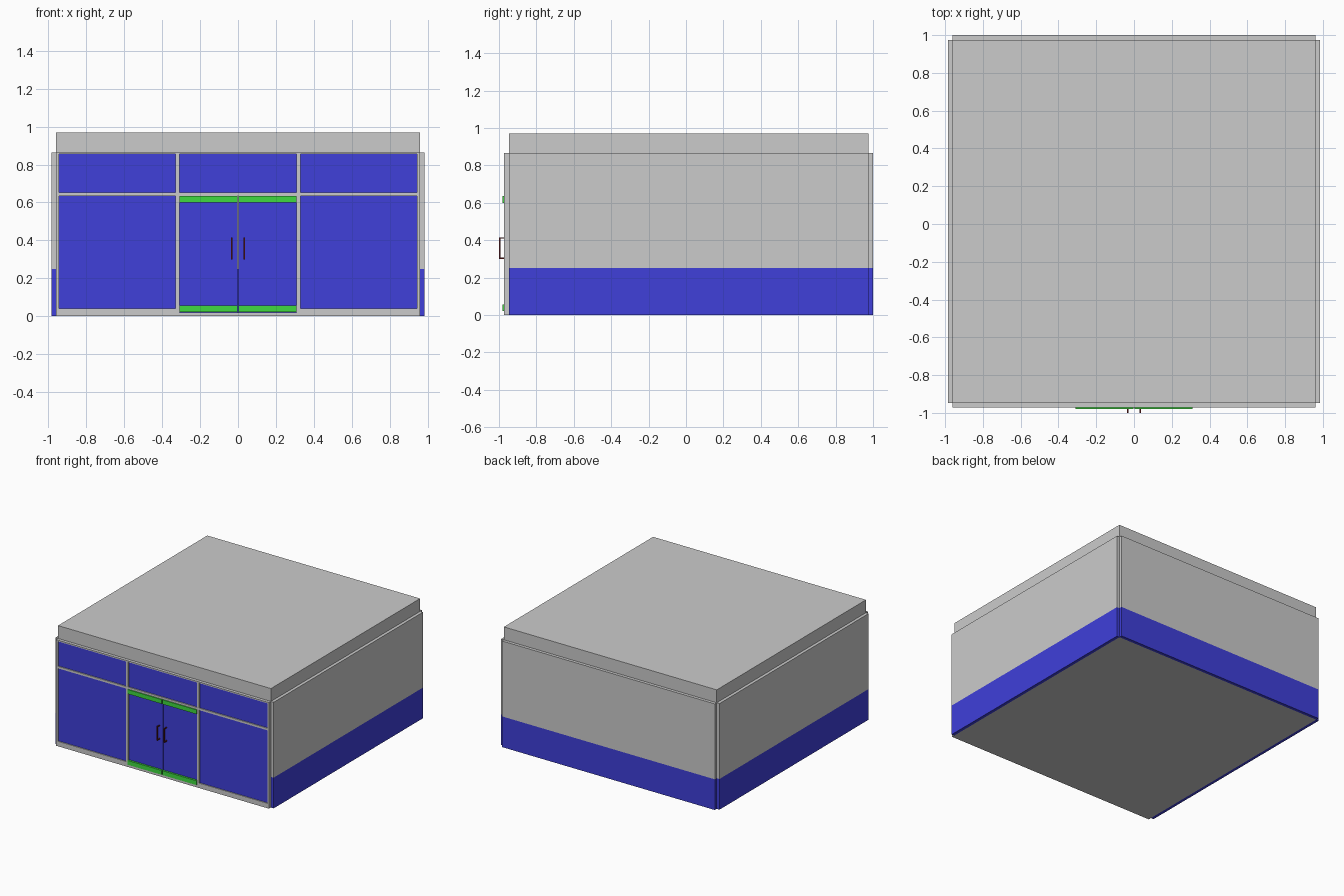
import bpy
import bmesh
from mathutils import Matrix

if "Cube" in bpy.data.objects:
    bpy.data.objects.remove(bpy.data.objects["Cube"])


def material(name, rgb):
    m = bpy.data.materials.new(name)
    m.diffuse_color = (*rgb, 1)
    m.use_nodes = True
    m.node_tree.nodes["Principled BSDF"].inputs["Base Color"].default_value = m.diffuse_color
    return m


BLUE = material("blue", (0.05, 0.05, 0.7))
GREEN = material("green", (0.05, 0.7, 0.05))
DARK_RED = material("dark_red", (0.12, 0.01, 0.01))


def boxes(name, spans, mat=None):
    """One object made of boxes given as (x0, x1, y0, y1, z0, z1)."""
    bm = bmesh.new()
    for x0, x1, y0, y1, z0, z1 in spans:
        mid = ((x0 + x1) / 2, (y0 + y1) / 2, (z0 + z1) / 2)
        size = (x1 - x0, y1 - y0, z1 - z0, 1)
        bmesh.ops.create_cube(bm, size=1, matrix=Matrix.Translation(mid) @ Matrix.Diagonal(size))
    mesh = bpy.data.meshes.new(name)
    bm.to_mesh(mesh)
    bm.free()
    ob = bpy.data.objects.new(name, mesh)
    bpy.context.collection.objects.link(ob)
    if mat:
        mesh.materials.append(mat)
    return ob


X, XO = 0.96, 0.985          # inner and outer half width
YF, YFO = -0.947, -0.972     # front wall, inner and outer face
YB, YBO = 0.975, 1.0         # back wall, inner and outer face
BAND, TOP = 0.25, 0.865

# Floor and roof slabs
boxes("floor", [(-X, X, YF, YB, 0, 0.02)])
boxes("roof", [(-X, X, YF, YB, TOP, 0.97)])

# Side and back walls with a blue lower band
for name, wall in (("left", (-XO, -X, YF, YB)), ("right", (X, XO, YF, YB)), ("back", (-X, X, YB, YBO))):
    boxes(name + "_wall_band", [(*wall, 0, BAND)], BLUE)
    boxes(name + "_wall", [(*wall, BAND, TOP)])

# Front frame: posts and rails
posts = [(-X, -0.945), (-0.33, -0.31), (0.31, 0.33), (0.945, X)]
bays = [(-0.945, -0.33), (-0.31, 0.31), (0.33, 0.945)]
frame = [(a, b, YFO, YF, 0, TOP) for a, b in posts]
for i, (a, b) in enumerate(bays):
    sill = 0.02 if i == 1 else 0.04
    for z0, z1 in ((0, sill), (0.635, 0.652), (0.855, TOP)):
        frame.append((a, b, YFO, YF, z0, z1))
boxes("front_frame", frame)

# Glazing: upper lights and the two large side panes
G0, G1 = YFO + 0.008, YF - 0.008
boxes("upper_windows", [(a, b, G0, G1, 0.652, 0.855) for a, b in bays], BLUE)
boxes("side_windows", [(a, b, G0, G1, 0.04, 0.635) for a, b in (bays[0], bays[2])], BLUE)

# Double door with rails and C-shaped handles
for side, s in (("left", -1), ("right", 1)):
    x0, x1 = sorted((s * 0.003, s * 0.31))
    boxes(side + "_door", [(x0, x1, G0, G1, 0.02, 0.635)], BLUE)
    boxes(side + "_door_rails", [(x0, x1, -0.98, G1, z, z + 0.035) for z in (0.022, 0.6)], GREEN)
    h0, h1 = sorted((s * 0.028, s * 0.036))
    boxes(side + "_door_handle", [
        (h0, h1, -1.0, -0.993, 0.3, 0.415),
        (h0, h1, -0.993, G0, 0.3, 0.307),
        (h0, h1, -0.993, G0, 0.408, 0.415),
    ], DARK_RED)
